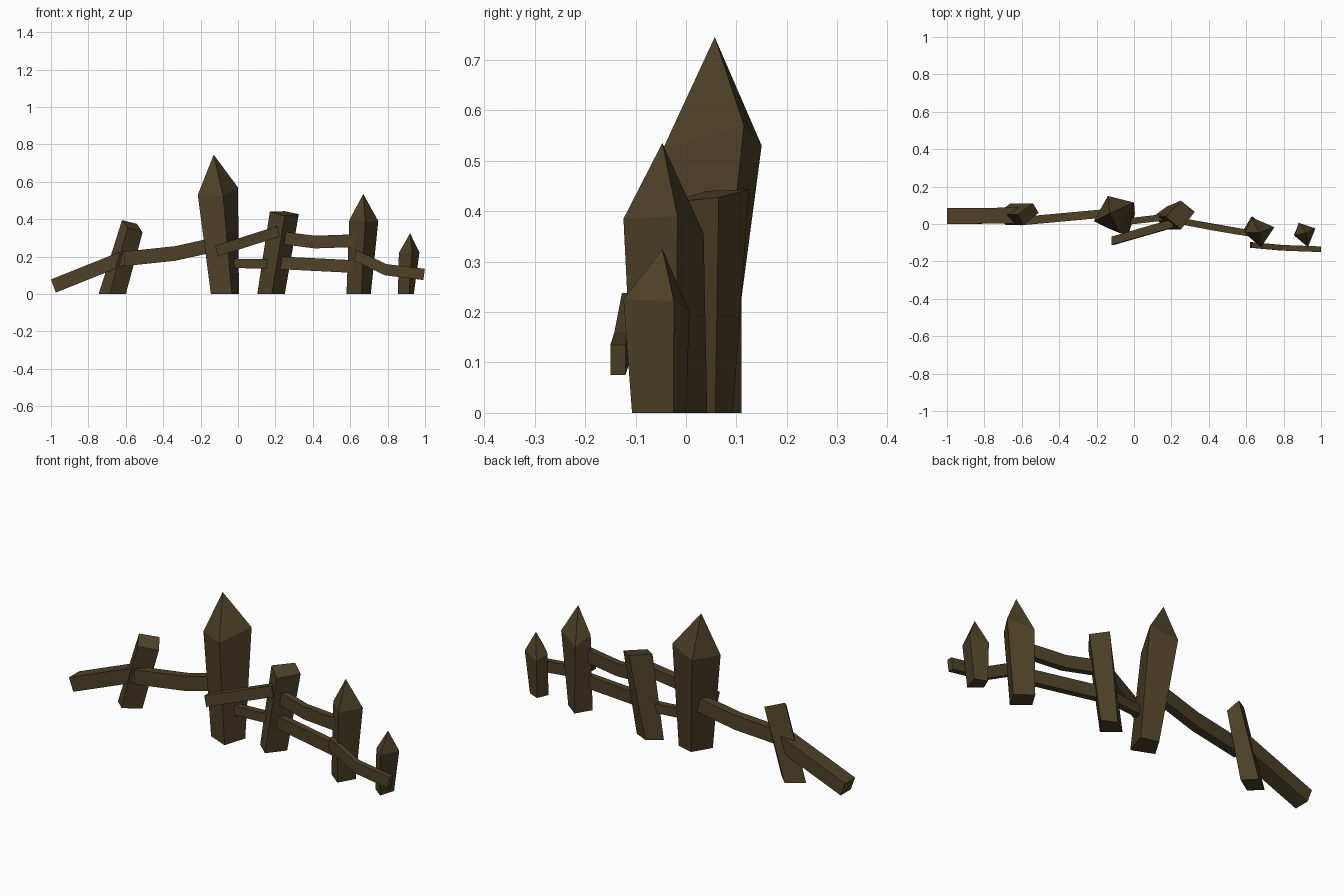
import bpy, bmesh
from mathutils import Vector

if "Cube" in bpy.data.objects:
    bpy.data.objects.remove(bpy.data.objects["Cube"])

wood = bpy.data.materials.new("dark weathered wood")
wood.diffuse_color = (0.074, 0.053, 0.021, 1)
wood.use_nodes = True
wood.node_tree.nodes["Principled BSDF"].inputs["Base Color"].default_value = wood.diffuse_color


def loft(name, rings, apex=None):
    """Skin four-cornered rings; close with flat ends or a pointed tip."""
    bm = bmesh.new()
    rows = [[bm.verts.new(p) for p in ring] for ring in rings]
    for a, b in zip(rows, rows[1:]):
        for i in range(4):
            j = (i + 1) % 4
            bm.faces.new((a[i], a[j], b[j], b[i]))
    bm.faces.new(rows[0][::-1])
    if apex:
        tip = bm.verts.new(apex)
        for i in range(4):
            bm.faces.new((rows[-1][i], rows[-1][(i + 1) % 4], tip))
    else:
        bm.faces.new(rows[-1])
    bmesh.ops.recalc_face_normals(bm, faces=bm.faces)
    mesh = bpy.data.meshes.new(name)
    bm.to_mesh(mesh)
    bm.free()
    mesh.materials.append(wood)
    obj = bpy.data.objects.new(name, mesh)
    bpy.context.collection.objects.link(obj)


def post(name, base, top, apex=None):
    """Post from its ground corners (x, y) to its uneven top corners."""
    loft(name, [[(x, y, 0) for x, y in base], top], apex)


def rail(name, path, height, depth, lean=0.0):
    """Plank along (x, y, z) centre points; lean slants the cut ends."""
    h, d = height / 2, depth / 2
    rings = []
    for p in path:
        c = Vector(p)
        rings.append([c + Vector((-lean * s, t * d, s * h))
                      for s, t in ((-1, -1), (-1, 1), (1, 1), (1, -1))])
    loft(name, rings)


# Posts, corners in order: left, front, right, back
post("left_leaning_post",
     [(-.745, .05), (-.685, -.005), (-.60, .05), (-.66, .11)],
     [(-.62, .05, .395), (-.59, -.005, .355), (-.51, .06, .33), (-.54, .11, .375)])
post("tall_pointed_post",
     [(-.145, -.02), (-.033, -.066), (.005, .054), (-.085, .08)],
     [(-.215, .015, .53), (-.08, -.045, .525), (0, .115, .57), (-.14, .15, .53)],
     (-.13, .057, .745))
post("middle_leaning_post",
     [(.103, .04), (.18, -.03), (.25, .058), (.175, .093)],
     [(.17, .04, .44), (.25, -.03, .418), (.325, .065, .427), (.25, .125, .443)])
post("right_pointed_post",
     [(.58, -.04), (.66, -.105), (.71, -.02), (.63, .042)],
     [(.595, -.045, .395), (.68, -.124, .385), (.75, -.017, .39), (.63, .035, .355)],
     (.67, -.047, .535))
post("small_pointed_post",
     [(.855, -.06), (.915, -.107), (.94, -.025), (.88, 0)],
     [(.86, -.06, .22), (.93, -.124, .225), (.97, -.024, .222), (.88, .007, .20)],
     (.92, -.047, .325))

# Rails
rail("fallen_left_rail", [(-.987, .043, .043), (-.60, .045, .198)], .07, .085, .013)
rail("left_rail", [(-.61, .015, .188), (-.335, .04, .217), (-.12, .06, .265)], .078, .045)
rail("slanted_front_rail", [(-.115, -.09, .23), (.215, .005, .335)], .057, .045, .006)
rail("short_lower_rail", [(-.06, .01, .165), (.18, .038, .16)], .05, .035)
rail("upper_right_rail", [(.24, .018, .30), (.41, -.015, .278), (.62, -.05, .285)], .068, .035)
rail("lower_right_rail", [(.22, .02, .167), (.62, -.05, .147)], .068, .035)
rail("broken_end_rail", [(.625, -.112, .208), (.79, -.127, .13), (.995, -.135, .105)],
     .06, .03, -.004)
